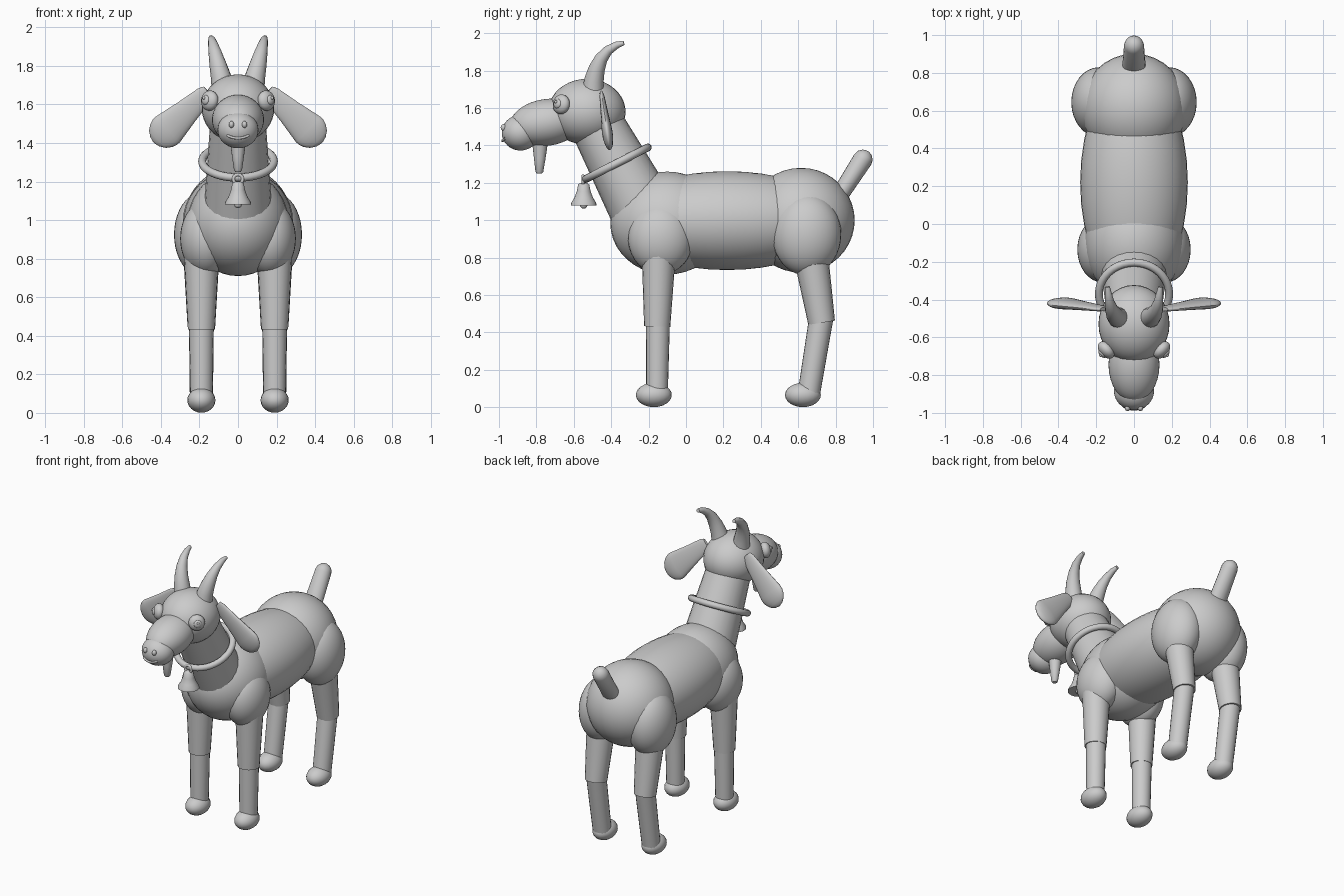
import bpy, bmesh, math
from mathutils import Vector, Matrix

if "Cube" in bpy.data.objects:
    bpy.data.objects.remove(bpy.data.objects["Cube"])


def finish(name, bm, angle=45):
    bmesh.ops.recalc_face_normals(bm, faces=bm.faces)
    me = bpy.data.meshes.new(name)
    bm.to_mesh(me)
    bm.free()
    me.shade_smooth()
    me.set_sharp_from_angle(angle=math.radians(angle))
    ob = bpy.data.objects.new(name, me)
    bpy.context.collection.objects.link(ob)
    return ob


def ball(name, loc, radii, rot=(0, 0, 0), seg=32, rings=20):
    ob_bm = bmesh.new()
    bmesh.ops.create_uvsphere(ob_bm, u_segments=seg, v_segments=rings, radius=1)
    bmesh.ops.scale(ob_bm, vec=radii, verts=ob_bm.verts)
    ob = finish(name, ob_bm)
    ob.location, ob.rotation_euler = loc, rot
    return ob


def loft(name, pts, radii, seg=20):
    """Capped tube through points; each radius is a number or a (u, v) pair."""
    bm, pts, rings = bmesh.new(), [Vector(p) for p in pts], []
    for i, p in enumerate(pts):
        t = (pts[min(i + 1, len(pts) - 1)] - pts[max(i - 1, 0)]).normalized()
        u = (Vector((1, 0, 0)) - t * t.x).normalized()
        v = t.cross(u)
        r = radii[i]
        ru, rv = r if isinstance(r, tuple) else (r, r)
        rings.append([bm.verts.new(p + u * ru * math.cos(a) + v * rv * math.sin(a))
                      for a in (2 * math.pi * k / seg for k in range(seg))])
    for a, b in zip(rings, rings[1:]):
        for k in range(seg):
            j = (k + 1) % seg
            bm.faces.new((a[k], a[j], b[j], b[k]))
    bm.faces.new(rings[0])
    bm.faces.new(rings[-1])
    return finish(name, bm)


def ring(name, loc, major, minor, rot, seg=40):
    bpy.ops.mesh.primitive_torus_add(major_radius=major, minor_radius=minor, location=loc,
                                     rotation=rot, major_segments=seg, minor_segments=12)
    ob = bpy.context.object
    ob.name = name
    ob.data.shade_smooth()
    return ob


# Torso
ball("belly", (0, 0.22, 0.998), (0.285, 0.60, 0.264))
ball("chest", (0, -0.10, 0.985), (0.262, 0.305, 0.275))
ball("rump", (0, 0.615, 1.00), (0.28, 0.287, 0.28))

# Neck and head
loft("neck", [(0, -0.245, 1.08), (0, -0.47, 1.50)], [0.175, 0.145], 24)
ball("head", (0, -0.53, 1.58), (0.188, 0.207, 0.176))
ball("bridge", (0, -0.745, 1.523), (0.135, 0.20, 0.125), (0.15, 0, 0))
ball("muzzle", (0, -0.885, 1.468), (0.106, 0.10, 0.095))
loft("beard", [(0, -0.78, 1.43), (0, -0.782, 1.33), (0, -0.784, 1.26), (0, -0.784, 1.25)],
     [0.044, 0.031, 0.021, 0.014], 16)

# Smiling mouth
mouth = [(x, -0.885 - 0.1 * math.sqrt(1 - (x / 0.106) ** 2 - 0.12) - 0.002, 1.425 + 4.5 * x * x)
         for x in (-0.055 + 0.011 * i for i in range(11))]
cu = bpy.data.curves.new("mouth", "CURVE")
cu.dimensions, cu.bevel_depth, cu.bevel_resolution = "3D", 0.007, 2
sp = cu.splines.new("POLY")
sp.points.add(len(mouth) - 1)
for pt, co in zip(sp.points, mouth):
    pt.co = (*co, 1)
bpy.context.collection.objects.link(bpy.data.objects.new("mouth", cu))

# Tail
tail_tip = Vector((0, 0.945, 1.325))
tail_dir = Vector((0, 0.54, 0.84))
loft("tail", [(0, 0.80, 1.10), tail_tip] + [tail_tip + tail_dir * 0.053 * math.sin(a) for a in (0.5, 1.0, 1.4)],
     [(0.065, 0.045), 0.053] + [0.053 * math.cos(a) for a in (0.5, 1.0, 1.4)])

# Collar and bell
ring("collar", (0, -0.37, 1.305), 0.186, 0.021, (math.radians(27), 0, 0))
ring("bell_loop", (0, -0.55, 1.212), 0.024, 0.009, (math.pi / 2, 0, 0), 24)
loft("bell", [(0, -0.547, z) for z in (1.20, 1.19, 1.155, 1.12, 1.095, 1.08)],
     [0.018, 0.03, 0.037, 0.05, 0.066, 0.069], 24)
ball("clapper", (0, -0.547, 1.082), (0.02, 0.02, 0.02), seg=16, rings=10)

# Paired parts
for s, side in ((-1, "right"), (1, "left")):
    ball("shoulder_" + side, (s * 0.165, -0.135, 0.905), (0.135, 0.175, 0.195))
    ball("haunch_" + side, (s * 0.185, 0.645, 0.925), (0.147, 0.185, 0.22))

    # Legs
    x = s * 0.19
    loft("front_upper_leg_" + side, [(x, -0.145, 0.86), (x, -0.154, 0.432)], [0.093, 0.070])
    loft("front_lower_leg_" + side, [(x, -0.150, 0.46), (x, -0.155, 0.08)], [0.064, 0.058])
    ball("front_hoof_" + side, (x, -0.172, 0.066), (0.073, 0.096, 0.065), seg=20, rings=12)
    loft("hind_upper_leg_" + side, [(x, 0.66, 0.86), (x, 0.725, 0.452)], [0.096, 0.072])
    loft("hind_lower_leg_" + side, [(x, 0.725, 0.49), (x, 0.658, 0.08)], [0.065, 0.060])
    ball("hind_hoof_" + side, (x, 0.625, 0.066), (0.073, 0.096, 0.065), seg=20, rings=12)

    # Curved horn
    loft("horn_" + side,
         [(s * 0.08, -0.497, 1.69), (s * 0.09, -0.492, 1.75), (s * 0.105, -0.477, 1.81),
          (s * 0.118, -0.453, 1.865), (s * 0.129, -0.415, 1.91), (s * 0.136, -0.37, 1.937),
          (s * 0.140, -0.332, 1.948)],
         [0.058, 0.052, 0.044, 0.035, 0.026, 0.019, 0.012], 16)

    # Hanging ear
    a, b = Vector((s * 0.155, -0.45, 1.668)), Vector((s * 0.437, -0.411, 1.402))
    prof = [(0, 0.035), (0.07, 0.047), (0.4, 0.067), (0.74, 0.092), (0.8, 0.091), (0.86, 0.083),
            (0.93, 0.064), (0.98, 0.035), (1, 0.006)]
    loft("ear_" + side, [a.lerp(b, t) for t, _ in prof], [(r, r * 0.31) for _, r in prof], 24)

    # Eye with pupil and glint
    out = Vector((s * 0.72, -0.68, 0.12)).normalized()
    eye = Vector((s * 0.147, -0.667, 1.62))
    turn = out.to_track_quat("Z", "Y").to_euler()
    ball("eye_" + side, eye, (0.053, 0.053, 0.036), turn, 24, 14)
    ball("pupil_" + side, eye + out * 0.03, (0.026, 0.026, 0.014), turn, 16, 10)
    ball("glint_" + side, eye + out * 0.042 + Vector((0, 0, 0.008)), (0.008,) * 3, seg=12, rings=8)

    # Nostril
    ball("nostril_" + side, (s * 0.034, -0.975, 1.496), (0.014, 0.016, 0.018), seg=16, rings=10)
